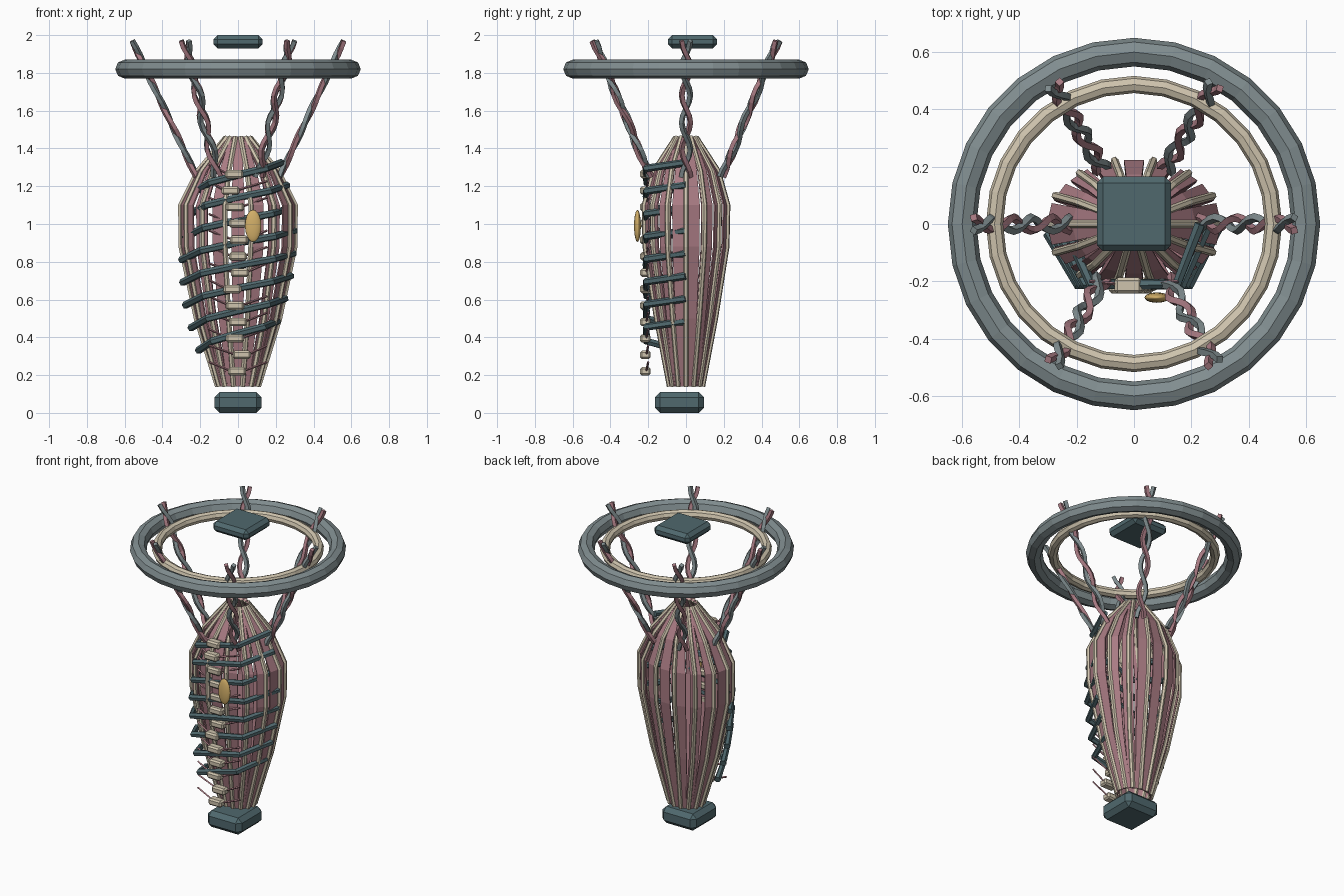
import bpy, math
from mathutils import Vector

if "Cube" in bpy.data.objects:
    bpy.data.objects.remove(bpy.data.objects["Cube"])


def material(name, rgb):
    m = bpy.data.materials.new(name)
    m.diffuse_color = (*rgb, 1)
    m.use_nodes = True
    m.node_tree.nodes["Principled BSDF"].inputs["Base Color"].default_value = m.diffuse_color
    return m


TEAL = material("teal", (0.08, 0.14, 0.155))
CREAM = material("cream", (0.62, 0.55, 0.42))
PINK = material("dusty_pink", (0.40, 0.20, 0.23))
GREY = material("slate_grey", (0.22, 0.27, 0.28))
GOLD = material("gold", (0.65, 0.43, 0.14))


def tubes(name, paths, radius, mat, res=1):
    """One object of capped low-poly tubes along point paths."""
    cu = bpy.data.curves.new(name, 'CURVE')
    cu.dimensions = '3D'
    cu.bevel_depth, cu.bevel_resolution, cu.use_fill_caps = radius, res, True
    for path in paths:
        s = cu.splines.new('POLY')
        s.points.add(len(path) - 1)
        for p, co in zip(s.points, path):
            p.co = (*co, 1)
        s.use_smooth = False
    ob = bpy.data.objects.new(name, cu)
    bpy.context.collection.objects.link(ob)
    cu.materials.append(mat)
    return ob


def block(name, loc, size, bevel, mat):
    """Chamfered box."""
    bpy.ops.mesh.primitive_cube_add(size=1, location=loc)
    ob = bpy.context.object
    ob.name = name
    ob.scale = size
    bpy.ops.object.transform_apply(location=False, rotation=False, scale=True)
    b = ob.modifiers.new("chamfer", 'BEVEL')
    b.width, b.segments = bevel, 1
    ob.data.materials.append(mat)
    return ob


def ring(name, radius, tube, sides, z, mat):
    bpy.ops.mesh.primitive_torus_add(major_radius=radius, minor_radius=tube,
                                     major_segments=28, minor_segments=sides,
                                     location=(0, 0, z))
    bpy.context.object.name = name
    bpy.context.object.data.materials.append(mat)


# Base and floating top blocks
block("base_block", (0, -0.035, 0.055), (0.25, 0.26, 0.11), 0.028, TEAL)
block("top_block", (0, 0.035, 1.965), (0.26, 0.26, 0.07), 0.022, TEAL)

# Halo rings
ring("outer_ring", 0.6, 0.05, 8, 1.82, GREY)
ring("inner_ring", 0.487, 0.03, 8, 1.82, CREAM)

# Body profile: z, x radius, y radius
PROFILE = [(0.14, 0.11, 0.09), (0.5, 0.222, 0.16), (0.88, 0.303, 0.222),
           (1.1, 0.305, 0.227), (1.28, 0.215, 0.175), (1.46, 0.065, 0.055)]

# Slim ribs of the cage
ribs = []
for i in range(14):
    a = i * math.tau / 14
    ribs.append([(rx * math.cos(a), ry * math.sin(a), z) for z, rx, ry in PROFILE])
tubes("body_ribs", ribs, 0.014, CREAM)

# Flat petal strips between the ribs
verts, faces = [], []
for i in range(18):
    a = (i + 0.5) * math.tau / 18
    t = Vector((-0.28 * math.sin(a), 0.22 * math.cos(a), 0)).normalized()
    start = len(verts)
    for z, rx, ry in PROFILE:
        c = Vector((0.97 * rx * math.cos(a), 0.97 * ry * math.sin(a), z))
        w = 0.012 + 0.075 * rx
        verts += [c - t * w, c + t * w]
    for k in range(len(PROFILE) - 1):
        j = start + 2 * k
        faces.append((j, j + 1, j + 3, j + 2))
me = bpy.data.meshes.new("body_strips")
me.from_pydata(verts, [], faces)
me.materials.append(PINK)
strips = bpy.data.objects.new("body_strips", me)
bpy.context.collection.objects.link(strips)
sol = strips.modifiers.new("thickness", 'SOLIDIFY')
sol.thickness, sol.offset = 0.008, 0

# Six twisted two-strand ropes rising to the ring
for phase, mat, label in ((0, PINK, "pink"), (math.pi, GREY, "grey")):
    paths = []
    for i in range(6):
        a = i * math.tau / 6
        out = Vector((math.cos(a), math.sin(a), 0))
        side = Vector((-out.y, out.x, 0))
        path = []
        for k in range(21):
            f = k / 20
            th = f * math.tau * 2.5 + phase
            c = out * (0.22 + 0.34 * f) + Vector((0, 0, 1.25 + 0.72 * f))
            path.append(c + side * 0.023 * math.cos(th) + out * 0.006 * math.sin(th))
        paths.append(path)
    tubes("rope_strands_" + label, paths, 0.016, mat, 0)

# Slanted bands wrapped around the front
bands = []
for i, w in enumerate((0.21, 0.25, 0.28, 0.295, 0.3, 0.28, 0.26, 0.23)):
    z = 0.41 + i * 0.12
    bands.append([(-w, -0.03, z - 0.08), (-0.65 * w, -0.21, z - 0.03),
                  (0, -0.21, z + 0.01), (0.65 * w, -0.21, z + 0.045),
                  (w, 0, z + 0.075)])
tubes("front_bands", bands, 0.02, TEAL)

# Column of front clasps with thin threads
threads = []
xs = (-0.005, 0.02, -0.015, 0, -0.015, -0.03, 0.01, 0, 0.005, 0, -0.015, -0.04, -0.02)
for i, x in enumerate(xs):
    z = 0.22 + i * 0.087
    block("clasp_%02d" % (i + 1), (x, -0.215, z), (0.095, 0.056, 0.044), 0.01, CREAM)
    threads.append([(-0.155, -0.2, z + 0.05), (x - 0.03, -0.21, z),
                    (x + 0.03, -0.21, z), (0.155, -0.2, z + 0.05)])
tubes("clasp_threads", threads, 0.006, PINK, 0)

# Oval pendant on the chest
bpy.ops.mesh.primitive_uv_sphere_add(segments=20, ring_count=10, location=(0.08, -0.257, 0.99))
pendant = bpy.context.object
pendant.name = "oval_pendant"
pendant.scale = (0.043, 0.018, 0.085)
pendant.data.materials.append(GOLD)
bpy.ops.object.shade_smooth_by_angle()
